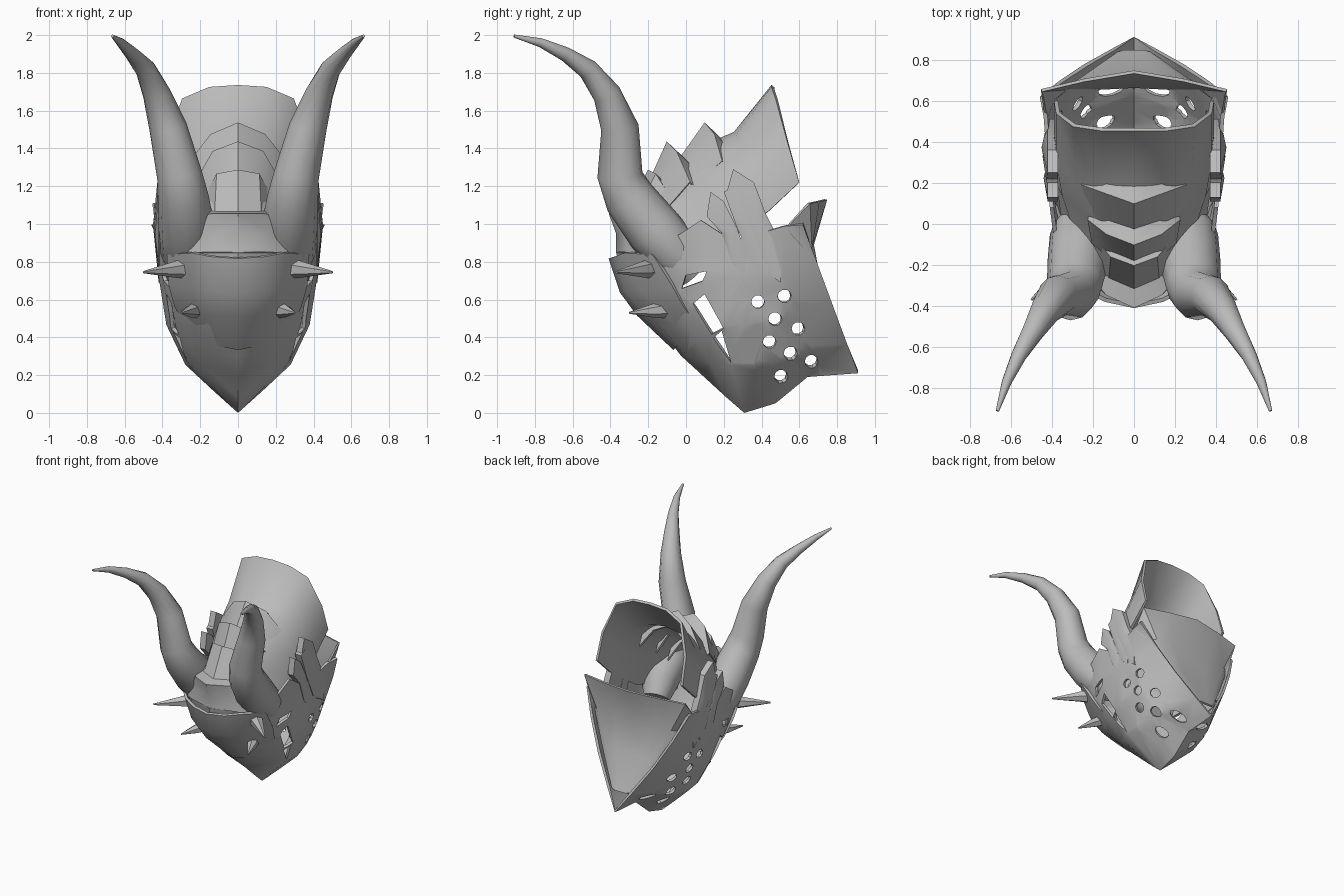
import bpy, bmesh, math
from mathutils import Vector

if "Cube" in bpy.data.objects:
    bpy.data.objects.remove(bpy.data.objects["Cube"], do_unlink=True)

steel = bpy.data.materials.new("grey steel")
steel.use_nodes = True
steel.diffuse_color = (0.5, 0.5, 0.5, 1)
steel.node_tree.nodes["Principled BSDF"].inputs["Base Color"].default_value = steel.diffuse_color


def cm(p):
    return Vector(p) / 100


def finish(name, bm, mirror=True, thick=0, angle=35):
    """Turn a bmesh into a mirrored, optionally thickened part."""
    bmesh.ops.recalc_face_normals(bm, faces=bm.faces)
    me = bpy.data.meshes.new(name)
    bm.to_mesh(me)
    bm.free()
    me.materials.append(steel)
    ob = bpy.data.objects.new(name, me)
    bpy.context.collection.objects.link(ob)
    bpy.ops.object.select_all(action="DESELECT")
    ob.select_set(True)
    bpy.context.view_layer.objects.active = ob
    if mirror:
        mod = ob.modifiers.new("mirror", "MIRROR")
        mod.merge_threshold = 0.0005
        bpy.ops.object.modifier_apply(modifier=mod.name)
    if thick:
        mod = ob.modifiers.new("thickness", "SOLIDIFY")
        mod.thickness = thick
        mod.offset = 0
        bpy.ops.object.modifier_apply(modifier=mod.name)
    bpy.ops.object.shade_smooth_by_angle(angle=math.radians(angle))


def pierce(bm, outline):
    """Cut a convex opening, given in the side plane, through a surface."""
    pts = [cm((0, y, z)) for y, z in outline]
    mid = sum(pts, Vector()) / len(pts)

    def near(f):
        return all(min(v.co[k] for v in f.verts) < max(p[k] for p in pts)
                   and max(v.co[k] for v in f.verts) > min(p[k] for p in pts) for k in (1, 2))

    inside = [f for f in bm.faces if near(f)]
    for a, b in zip(pts, pts[1:] + pts[:1]):
        n = (b - a).cross(Vector((1, 0, 0))).normalized()
        if n.dot(mid - a) < 0:
            n.negate()
        geom = set(inside)
        for f in inside:
            geom.update(f.edges)
            geom.update(f.verts)
        cut = bmesh.ops.bisect_plane(bm, geom=list(geom), dist=1e-6, plane_co=a, plane_no=n)
        inside = [f for f in cut["geom"] if isinstance(f, bmesh.types.BMFace)
                  and n.dot(f.calc_center_median() - a) > 0]
    bmesh.ops.delete(bm, geom=inside, context="FACES")


def shell(name, rows, thick=0.02, angle=35, openings=()):
    """Plate through rows of points on the left half, mirrored."""
    bm = bmesh.new()
    grid = [[bm.verts.new(cm(p)) for p in row] for row in rows]
    for a, b in zip(grid, grid[1:]):
        for i in range(len(a) - 1):
            bm.faces.new((a[i], a[i + 1], b[i + 1], b[i]))
    if openings:
        bmesh.ops.triangulate(bm, faces=bm.faces)
    for outline in openings:
        pierce(bm, outline)
    finish(name, bm, True, thick, angle)


def tube(name, path, sides=10):
    """Tapered tube through (x, y, z, radius) stations, mirrored."""
    bm = bmesh.new()
    pts = [cm(p[:3]) for p in path]
    rings = []
    for i, p in enumerate(pts):
        d = (pts[min(i + 1, len(pts) - 1)] - pts[max(i - 1, 0)]).normalized()
        u = d.cross(Vector((1, 0, 0))).normalized()
        v = d.cross(u)
        r = path[i][3] / 100
        angles = [math.tau * k / sides for k in range(sides)]
        rings.append([bm.verts.new(p + r * (u * math.cos(a) + v * math.sin(a))) for a in angles])
    for a, b in zip(rings, rings[1:]):
        for k in range(sides):
            n = (k + 1) % sides
            bm.faces.new((a[k], a[n], b[n], b[k]))
    bm.faces.new(rings[0])
    bm.faces.new(rings[-1])
    finish(name, bm, angle=50)


def ear_plate(name, outline, x0, x1, bulge):
    """Outline in the side plane, extruded along x, with a raised middle."""
    bm = bmesh.new()
    a, b = ([bm.verts.new(cm((x, y, z))) for y, z in outline] for x in (x0, x1))
    for i in range(len(a)):
        j = (i + 1) % len(a)
        bm.faces.new((a[i], a[j], b[j], b[i]))
    bm.faces.new(a)
    outer = bm.faces.new(b)
    top = bmesh.ops.poke(bm, faces=[outer])["verts"][0]
    top.co.x += bulge / 100
    finish(name, bm)


# Eye slits, a notch and round breathing holes in the cheeks
openings = [
    [(4, 58), (10, 63), (20, 45), (14, 42)],
    [(15, 40), (19, 44), (24, 27)],
    [(-2, 66), (0, 73), (11, 75), (9, 70)],
]
for y, z in [(38, 59), (52, 62), (47, 50), (59, 45), (44, 38), (55, 32), (66, 28), (50, 20)]:
    openings.append([(y + 3.5 * math.cos(math.tau * k / 10), z + 3.5 * math.sin(math.tau * k / 10))
                     for k in range(10)])

# Face guard: rows run from the front centre line back to the neck rim
shell("face_guard", [
    [(0, -36, 85), (22, -28, 85), (37, -15, 87), (40, 8, 102), (41, 25, 91), (43, 52, 99), (45, 62, 100)],
    [(0, -31, 63), (20, -23, 64), (34, -5, 66), (39, 10, 72), (41, 30, 72), (41, 50, 75), (36, 69, 80)],
    [(0, -17, 47), (15, -12, 46), (28, 3, 46), (34, 15, 46), (37, 30, 47), (35, 50, 50), (24, 77, 58)],
    [(0, -5, 35), (10, 1, 31), (20, 13, 27), (25, 22, 26), (27, 36, 26), (24, 55, 30), (10, 85, 37)],
    [(0, -2, 31), (0, 10, 20), (0, 22, 9), (0, 31, 1), (0, 47, 6), (0, 64, 20), (0, 91, 22)],
], 0.02, 35, openings)

# Visor overlapping the front of the face guard
shell("visor", [
    [(0, -40, 82), (14, -37, 83), (24, -32, 85), (37, -17, 84)],
    [(0, -34, 64), (14, -31, 65), (24, -24, 66), (36, -7, 68)],
    [(0, -25, 52), (13, -21, 52), (23, -13, 54), (33, -1, 57)],
    [(0, -6, 34), (10, -4, 36), (20, 1, 41), (29, 5, 49)],
])

# Brow plate between the horns
shell("brow_plate", [
    [(0, -28, 106), (14, -24, 106), (18, -18, 105)],
    [(0, -40, 105), (13, -34, 105), (18, -28, 104)],
    [(0, -36, 95), (16, -31, 95), (23, -25, 94)],
    [(0, -36, 85), (18, -31, 85), (26, -26, 84)],
])

# Crown of arches sweeping back into the flared hood
shell("crown_and_hood", [
    [(0, -33, 102), (14, -29, 101), (20, -23, 95), (28, -14, 86), (34, 0, 82)],
    [(0, -20, 118), (12, -16, 116), (20, -8, 108), (30, 2, 95), (36, 14, 86)],
    [(0, -5, 131), (14, 0, 127), (24, 6, 118), (34, 14, 104), (38, 22, 92)],
    [(0, 10, 141), (15, 13, 138), (27, 18, 128), (36, 25, 113), (38, 32, 98)],
    [(0, 26, 148), (15, 27, 146), (28, 30, 138), (37, 36, 122), (38, 44, 107)],
    [(0, 46, 173), (15, 46, 172), (29, 48, 166), (37, 54, 143), (38, 60, 122)],
], 0.02, 50)

# Overlapping spine scales, each rising to its rear edge
scales = [
    [[(0, -32, 104), (12, -28, 102), (18, -22, 97)], [(0, -20, 128), (11, -16, 126), (18, -8, 113)]],
    [[(0, -20, 120), (13, -15, 117), (20, -9, 109)], [(0, -10, 143), (13, -5, 138), (22, 2, 122)]],
    [[(0, -4, 133), (15, 1, 128), (22, 6, 121)], [(0, 10, 153), (14, 15, 147), (25, 19, 133)]],
]
for n, (front, rear) in enumerate(scales):
    tuck = [(x * 0.9, y + 8, z - 8) for x, y, z in rear]
    shell("spine_scale_%d" % (n + 1), [front, rear, tuck], 0.015)

# Concave neck guard closing the rear triangle
shell("neck_guard", [
    [(0, 74, 113), (24, 70, 112), (45, 65, 111), (43, 53, 98)],
    [(0, 67, 89), (18, 66, 88), (33, 66, 87), (39, 61, 86)],
    [(0, 72, 62), (11, 72, 62), (20, 72, 62), (25, 71, 62)],
    [(0, 84, 35), (3, 84, 35), (5, 84, 35), (8, 83, 36)],
], 0.015)

# Swept horns
tube("horns", [
    (24, 4, 74, 10), (27, -6, 85, 14), (27, -17, 97, 15), (29, -30, 114, 13.5), (31, -35, 126, 12), (37, -35, 151, 10),
    (43, -42, 169, 7.5), (49, -52, 182, 5.5), (56, -64, 190, 3.8), (62, -77, 196, 2.4), (66.5, -91, 199.5, 0.8)], 12)

# Cheek spikes
tube("upper_spikes", [(24, -16, 77, 6), (33, -22, 76, 4.5), (50, -37, 74.5, 0.6)], 6)
tube("lower_spikes", [(20, -8, 55, 5), (25, -18, 54, 3.5), (30, -30, 53, 0.5)], 6)

# Feather-like plates over the ears
ear_plate("front_ear_plate", [(11, 104), (13, 117), (20, 112), (27, 98), (32, 84), (31, 73), (25, 78), (19, 95)], 37, 42, 2)
ear_plate("middle_ear_plate", [(20, 117), (27, 121), (37, 100), (44, 84), (43, 73), (36, 78), (27, 98)], 37, 42.5, 2)
ear_plate("rear_ear_plate", [(21, 115), (25, 129), (36, 122), (42, 106), (51, 88), (50, 69), (42, 75), (31, 95)], 37, 42, 3)
